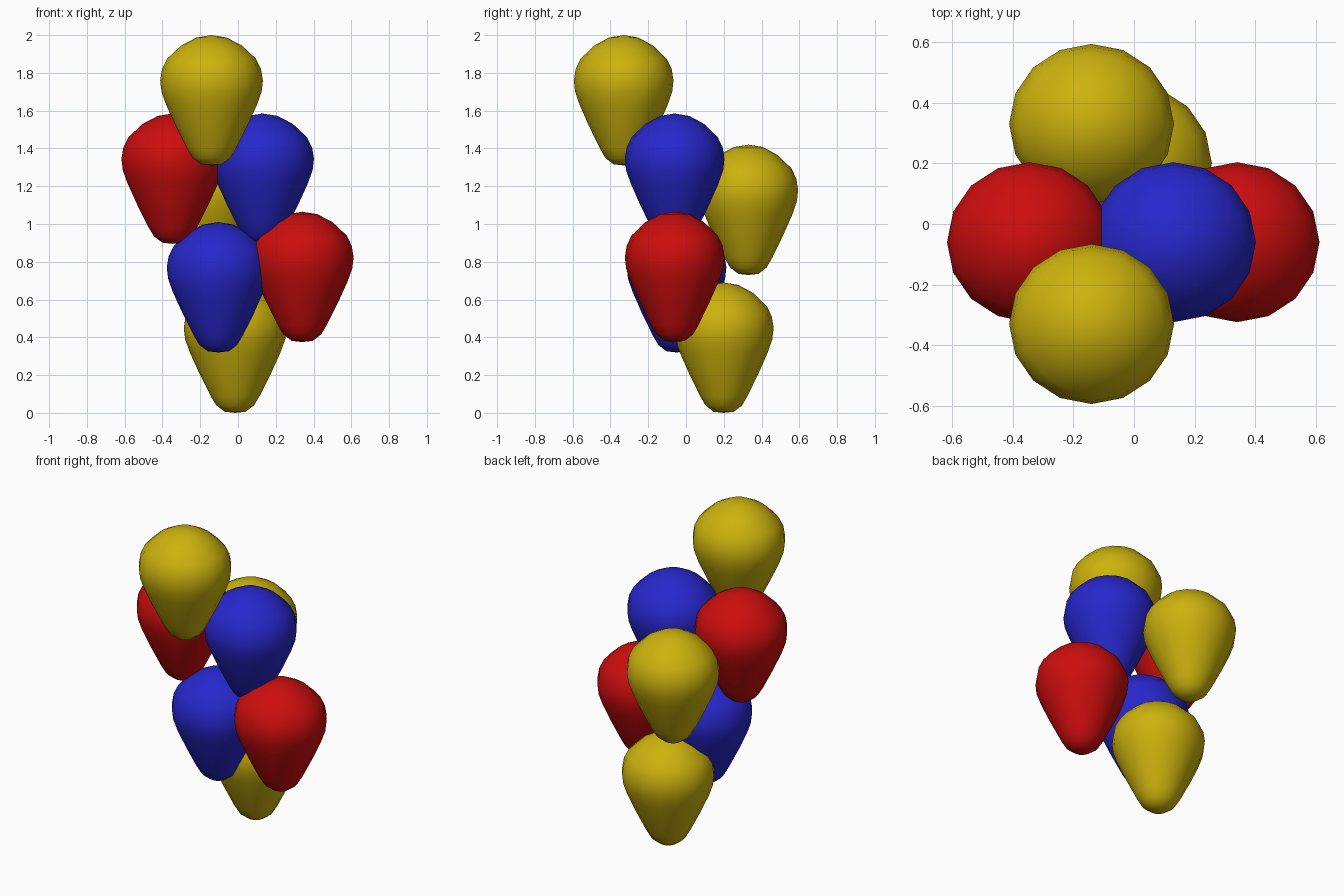
import bpy
import bmesh
from math import cos, sin, tau

cube = bpy.data.objects.get("Cube")
if cube:
    bpy.data.objects.remove(cube, do_unlink=True)

SIDES = 16
DEPTH = 0.97  # balloons are a touch narrower front to back
TOP = 0.69

# Balloon outline as (radius, height), from the tied end upward
PROFILE = [(0.055, 0.006), (0.1, 0.04), (0.13, 0.09), (0.19, 0.21), (0.24, 0.32),
           (0.265, 0.39), (0.272, 0.45), (0.262, 0.51), (0.235, 0.565),
           (0.16, 0.635), (0.08, 0.677)]


def make_material(name, color):
    mat = bpy.data.materials.new(name)
    mat.use_nodes = True
    mat.diffuse_color = color
    mat.node_tree.nodes["Principled BSDF"].inputs["Base Color"].default_value = color
    return mat


def balloon_mesh(name, material):
    """Lathe the outline into a closed, smooth balloon."""
    bm = bmesh.new()
    rings = [[bm.verts.new((r * cos(tau * i / SIDES), DEPTH * r * sin(tau * i / SIDES), h))
              for i in range(SIDES)] for r, h in PROFILE]
    bottom = bm.verts.new((0, 0, 0))
    top = bm.verts.new((0, 0, TOP))
    for i in range(SIDES):
        j = (i + 1) % SIDES
        bm.faces.new((bottom, rings[0][j], rings[0][i]))
        bm.faces.new((top, rings[-1][i], rings[-1][j]))
        for low, high in zip(rings, rings[1:]):
            bm.faces.new((low[i], low[j], high[j], high[i]))
    for face in bm.faces:
        face.smooth = True
    bm.normal_update()
    mesh = bpy.data.meshes.new(name)
    bm.to_mesh(mesh)
    bm.free()
    mesh.materials.append(material)
    return mesh


# One shared mesh per colour
COLORS = {"yellow": (0.604, 0.448, 0.004, 1),
          "red": (0.604, 0.004, 0.004, 1),
          "blue": (0.02, 0.02, 0.604, 1)}
meshes = {c: balloon_mesh(c + "_balloon", make_material(c + " rubber", rgba))
          for c, rgba in COLORS.items()}

# The bunch: name, colour, position of the tied end
BALLOONS = [
    ("top_balloon", "yellow", (-0.14, -0.33, 1.31)),
    ("upper_right_balloon", "red", (-0.345, -0.06, 0.895)),
    ("upper_left_balloon", "blue", (0.13, -0.06, 0.895)),
    ("back_balloon", "yellow", (-0.14, 0.33, 0.73)),
    ("lower_left_balloon", "red", (0.34, -0.06, 0.375)),
    ("lower_middle_balloon", "blue", (-0.105, -0.05, 0.32)),
    ("bottom_balloon", "yellow", (-0.015, 0.2, 0)),
]
for name, color, place in BALLOONS:
    obj = bpy.data.objects.new(name, meshes[color])
    obj.location = place
    bpy.context.collection.objects.link(obj)
